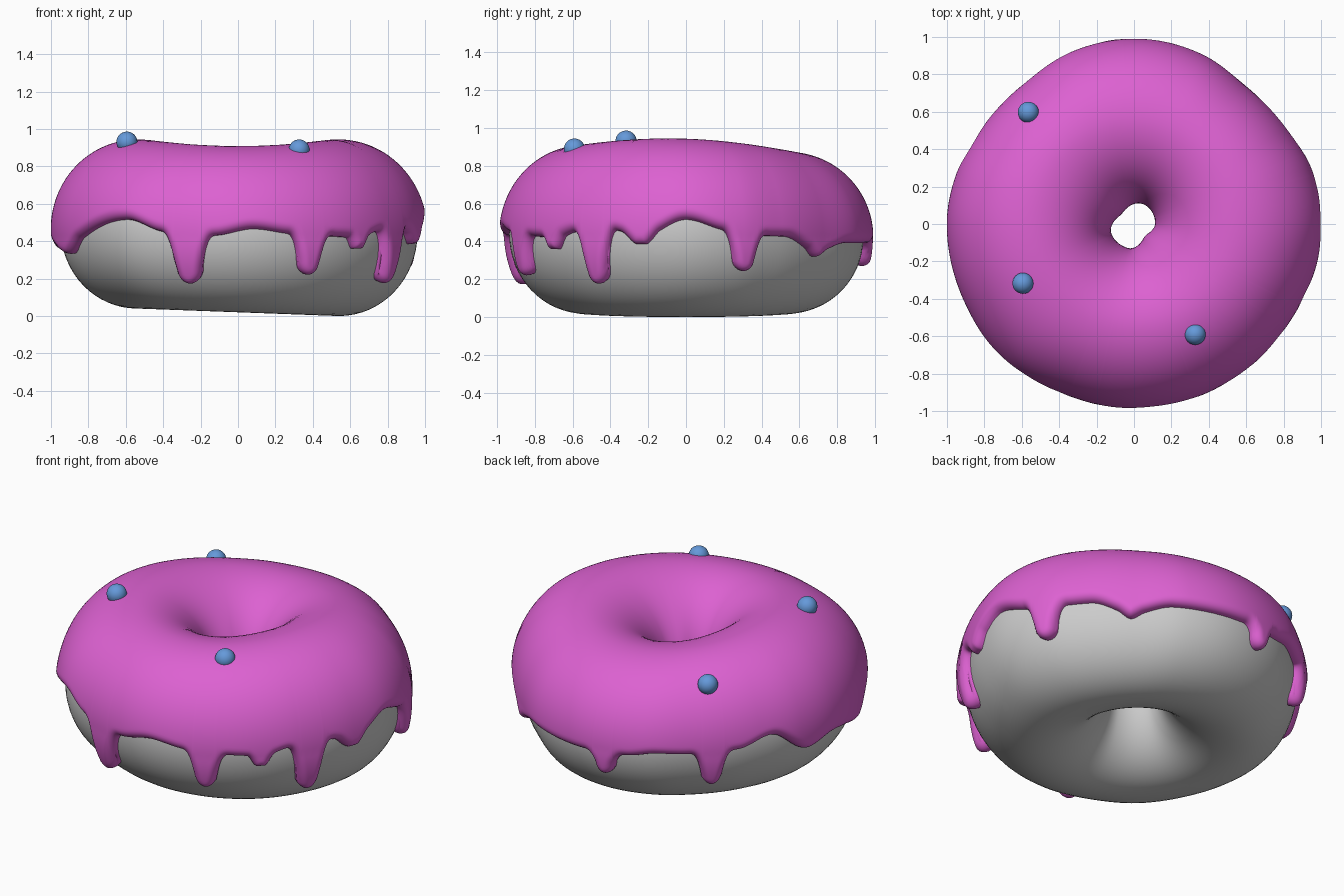
import bpy, bmesh, math
from mathutils import Vector, kdtree

if "Cube" in bpy.data.objects:
    bpy.data.objects.remove(bpy.data.objects["Cube"])


def material(name, rgb):
    m = bpy.data.materials.new(name)
    m.diffuse_color = (*rgb, 1)
    m.use_nodes = True
    m.node_tree.nodes["Principled BSDF"].inputs["Base Color"].default_value = m.diffuse_color
    return m


DOUGH = material("grey dough", (0.6, 0.6, 0.6))
ICING = material("pink icing", (0.72, 0.12, 0.64))
BLUE = material("blue sprinkle", (0.13, 0.32, 0.70))


def curve(keys):
    """Smooth periodic monotone interpolation over degrees."""
    n = len(keys)

    def key(i):
        k = keys[i % n]
        return k[0] + 360 * (i // n), k[1]

    def secant(i):
        (a, p), (b, q) = key(i), key(i + 1)
        return (q - p) / (b - a)

    def slope(i):
        s, t = secant(i - 1), secant(i)
        return 0 if s * t <= 0 else 2 * s * t / (s + t)

    def f(deg):
        deg = (deg - keys[0][0]) % 360 + keys[0][0]
        i = max(j for j in range(n) if keys[j][0] <= deg)
        (a, p), (b, q) = key(i), key(i + 1)
        h = b - a
        t = (deg - a) / h
        return (p * (1 + 2 * t) * (1 - t) ** 2 + slope(i) * h * t * (1 - t) ** 2
                + q * t * t * (3 - 2 * t) + slope(i + 1) * h * t * t * (t - 1))
    return f


# uneven outline, hole and lower icing edge
outline = curve([(0, 1.015), (18, .995), (32, .965), (50, .95), (68, .98), (87, .993), (110, .983),
                 (130, .955), (150, .967), (165, .99), (180, 1.003), (205, 1.0), (228, 1.015),
                 (250, .985), (270, .99), (300, .985), (325, .985), (345, 1.0)])
hole = curve([(0, .11), (60, .115), (140, .083), (207, .13), (257, .13), (315, .085)])
base_edge = curve([
    (-174, .38), (-160, .335), (-150, .42), (-128, .515), (-115, .45), (-98, .43), (-85, .465),
    (-73, .44), (-57, .425), (-52, .42), (-49, .36), (-46, .36), (-42.5, .43), (-38, .45),
    (-24, .46), (-21, .45), (-15.5, .385), (-13, .385), (-8, .46), (0, .515), (12, .46),
    (26, .43), (35, .425), (44, .37), (49, .32), (54, .355), (64, .39), (85, .39),
    (105, .40), (115, .425), (125, .42), (143, .43), (155, .485), (169, .355), (180, .39)])
# long drips: angle, half width in degrees, tip height
DRIPS = [(-106.5, 4.5, .19), (-66, 3.9, .23), (-30.5, 4.0, .19),
         (19, 3.9, .25), (97, 3.6, .275), (134, 3.8, .235)]


def edge(deg):
    z = base_edge(deg)
    for a, w, tip in DRIPS:
        u = abs((deg - a + 180) % 360 - 180) / w
        shoulder = min(tip + .065, z - .03)
        if u < 1:
            z = tip + (shoulder - tip) * (1 - math.sqrt(1 - u * u))
        elif u < 2.1:
            z = shoulder + (z - shoulder) * (1 - (1 - (u - 1) / 1.1) ** 2.8)
    return z


class Section:
    """Cross-section of the dough ring at one angle."""

    def __init__(self, deg):
        a = math.radians(deg)
        self.c, self.s = math.cos(a), math.sin(a)
        top = .864 + .026 * math.cos(2 * a) - .018 * self.s
        bottom = .02 - .02 * self.c
        self.cz, self.rz = (top + bottom) / 2, (top - bottom) / 2
        self.outer = .94 + outline(deg) - .995
        self.inner = hole(deg) + .045

    def point(self, phi, off=0):
        x, y = math.cos(phi), math.sin(phi)
        rx = self.outer - .54 if x > 0 else .54 - self.inner
        nx, nz = x / rx, y / self.rz
        n = math.hypot(nx, nz)
        r = .54 + rx * x + off * nx / n
        return Vector((r * self.c, r * self.s, self.cz + self.rz * y + off * nz / n))

    def phi_at(self, z):
        return math.asin(max(-1, min(1, (z - self.cz) / self.rz)))


def grid_object(name, rows, close_rows, mat):
    n, m = len(rows), len(rows[0])
    faces = []
    for i in range(n):
        for j in range(m if close_rows else m - 1):
            i2, j2 = (i + 1) % n, (j + 1) % m
            faces.append((i * m + j, i2 * m + j, i2 * m + j2, i * m + j2))
    me = bpy.data.meshes.new(name)
    me.from_pydata([p for r in rows for p in r], [], faces)
    me.polygons.foreach_set("use_smooth", [True] * len(faces))
    me.materials.append(mat)
    ob = bpy.data.objects.new(name, me)
    bpy.context.collection.objects.link(ob)
    return ob


# dough ring
rows = []
for i in range(120):
    s = Section(i * 3)
    rows.append([s.point(2 * math.pi * j / 64) for j in range(64)])
grid_object("dough_ring", rows, True, DOUGH)

# icing: thickness rounds off towards the edge, drips hang a little thicker
COLS, ROWS, THICK, ROUND = 800, 60, .055, .05
sections = [Section(i * 360 / COLS) for i in range(COLS)]
starts = [s.phi_at(edge(i * 360 / COLS)) for i, s in enumerate(sections)]
END = math.radians(190)
rim = []
for i, s in enumerate(sections):
    p, q = s.point(starts[i]), sections[(i + 1) % COLS].point(starts[(i + 1) % COLS])
    rim += [p.lerp(q, k / 6) for k in range(6)]
    rim.append(s.point(END))
kd = kdtree.KDTree(len(rim))
for i, p in enumerate(rim):
    kd.insert(p, i)
kd.balance()
rows = []
for s, a in zip(sections, starts):
    row = []
    for j in range(ROWS):
        phi = a + (END - a) * (j / (ROWS - 1)) ** 1.5
        p = s.point(phi)
        d = min(kd.find(p)[2] / ROUND, 1)
        t = THICK + .01 * min(0, math.cos(phi))
        if math.cos(phi) > 0:
            t += .1 * max(0, .42 - p.z)
        row.append(s.point(phi, t * math.sqrt(1 - (1 - d) ** 2) - .002))
    rows.append(row)
grid_object("icing", rows, False, ICING)

# round sprinkles
for k, loc in enumerate([(-.565, .597, .797), (-.594, -.317, .93), (.327, -.59, .888)]):
    bpy.ops.mesh.primitive_uv_sphere_add(segments=32, ring_count=16, radius=.056, location=loc)
    ob = bpy.context.object
    ob.name = f"sprinkle_{k + 1}"
    ob.data.materials.append(BLUE)
    bpy.ops.object.shade_smooth()
